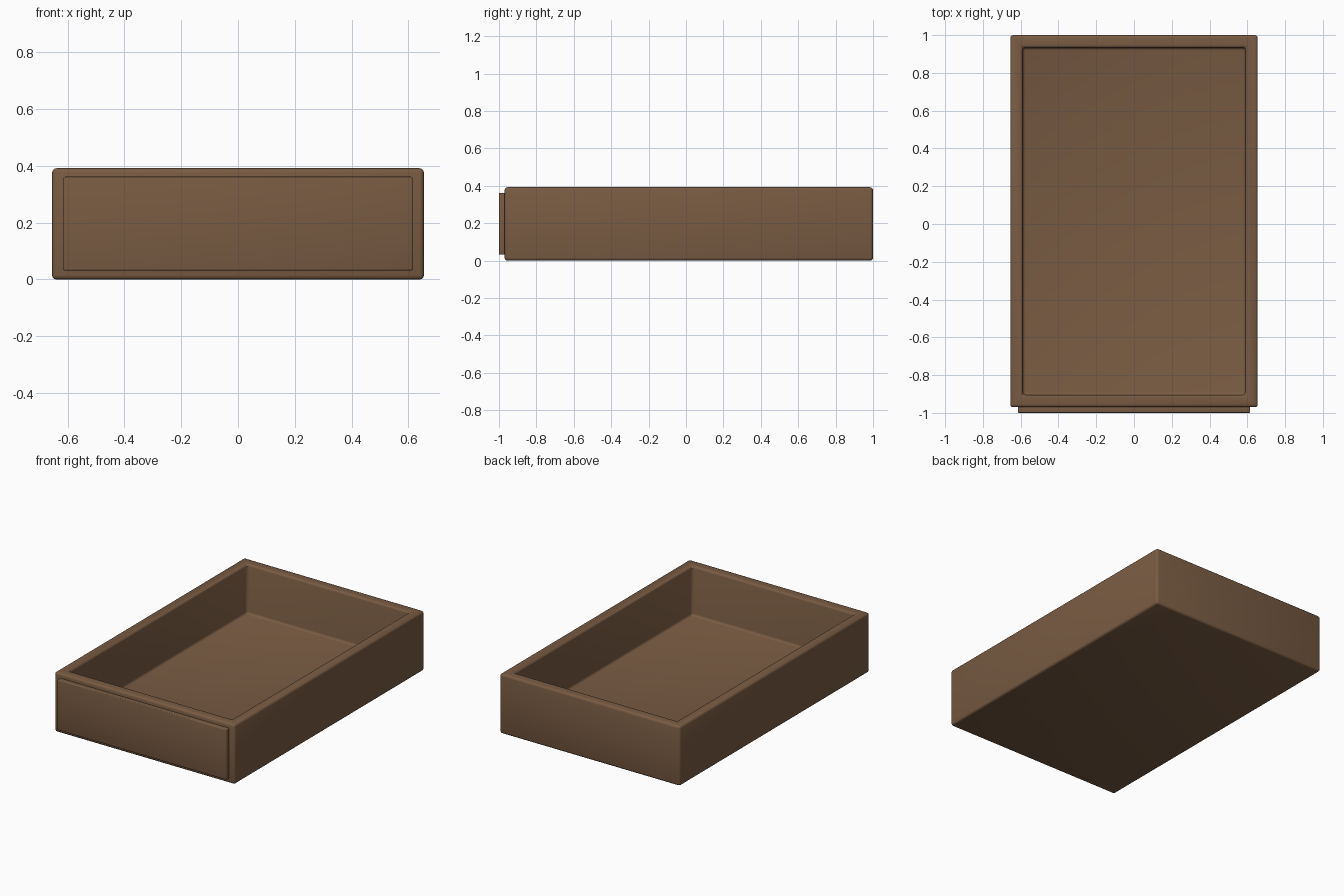
import bpy, bmesh
from mathutils import Vector

if "Cube" in bpy.data.objects:
    bpy.data.objects.remove(bpy.data.objects["Cube"])

wood = bpy.data.materials.new("brown_wood")
wood.diffuse_color = (0.19, 0.105, 0.055, 1)
wood.use_nodes = True
wood.node_tree.nodes["Principled BSDF"].inputs["Base Color"].default_value = wood.diffuse_color


def box_bmesh(lo, hi):
    lo, hi = Vector(lo), Vector(hi)
    bm = bmesh.new()
    bmesh.ops.create_cube(bm, size=1)
    for v in bm.verts:
        v.co = Vector((v.co[i] * (hi[i] - lo[i]) + (lo[i] + hi[i]) / 2 for i in range(3)))
    return bm


def finish(bm, name, bevel):
    bmesh.ops.recalc_face_normals(bm, faces=bm.faces)
    mesh = bpy.data.meshes.new(name)
    bm.to_mesh(mesh)
    bm.free()
    obj = bpy.data.objects.new(name, mesh)
    bpy.context.collection.objects.link(obj)
    mesh.materials.append(wood)
    # softly rounded edges, inside and out
    mod = obj.modifiers.new("rounded_edges", 'BEVEL')
    mod.width = bevel
    mod.segments = 3
    mod.limit_method = 'ANGLE'
    bpy.ops.object.select_all(action='DESELECT')
    obj.select_set(True)
    bpy.context.view_layer.objects.active = obj
    bpy.ops.object.modifier_apply(modifier=mod.name)
    bpy.ops.object.shade_smooth_by_angle()
    return obj


# Open tray: a box with its top inset and pushed down to the floor
wall, floor_z = 0.066, 0.066
bm = box_bmesh((-0.655, -0.97, 0), (0.655, 1.0, 0.392))
bm.normal_update()
top = max(bm.faces, key=lambda f: f.calc_center_median().z)
bmesh.ops.inset_region(bm, faces=[top], thickness=wall, use_even_offset=True)
hole = bmesh.ops.extrude_discrete_faces(bm, faces=[top])["faces"][0]
for v in hole.verts:
    v.co.z = floor_z
finish(bm, "drawer_tray", 0.015)

# Thin raised panel on the front
bm = box_bmesh((-0.615, -1.0, 0.032), (0.615, -0.96, 0.362))
finish(bm, "front_panel", 0.005)
